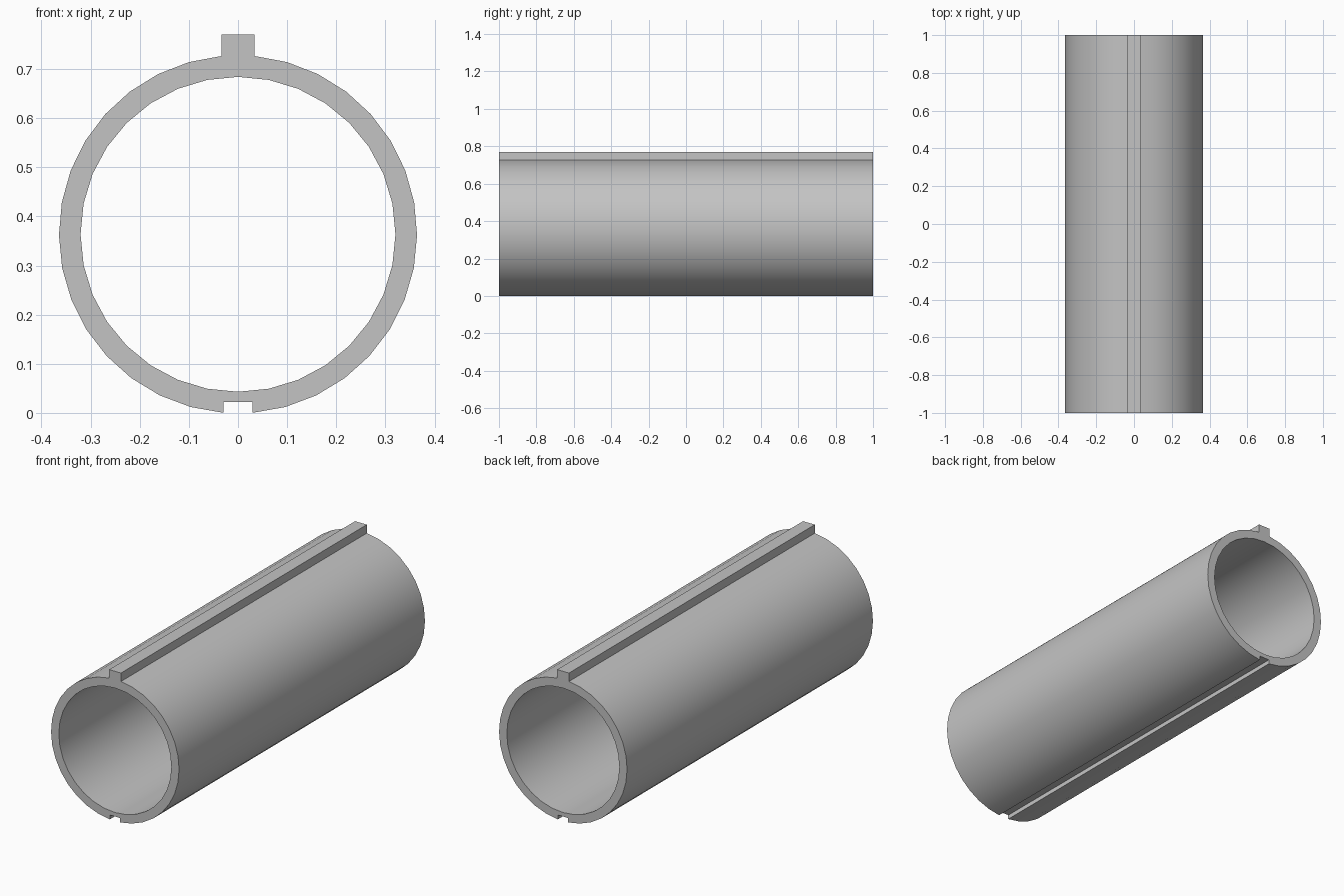
import bpy, bmesh
from math import sin, cos, pi, asin

cube = bpy.data.objects.get("Cube")
if cube:
    bpy.data.objects.remove(cube, do_unlink=True)

# Dimensions
OUTER, INNER, CENTRE = 0.3645, 0.3205, 0.3635
KEY_HALF, KEY_TOP = 0.0335, 0.77
SLOT_HALF, SLOT_TOP = 0.0295, 0.0225
LENGTH, STEPS = 2.0, 16


def arc(radius, start, end):
    """Points clockwise from the top of a circle, as (x, z)."""
    angles = [start + (end - start) * i / STEPS for i in range(STEPS + 1)]
    return [(radius * sin(a), CENTRE + radius * cos(a)) for a in angles]


# Half cross-section: key, outer wall, slot, inner wall
profile = [(0, KEY_TOP), (KEY_HALF, KEY_TOP)]
profile += arc(OUTER, asin(KEY_HALF / OUTER), pi - asin(SLOT_HALF / OUTER))
profile += [(SLOT_HALF, SLOT_TOP), (0, SLOT_TOP)]
profile += arc(INNER, pi, 0)

# Extrude along the length, then open the seam for mirroring
bm = bmesh.new()
face = bm.faces.new([bm.verts.new((x, -LENGTH / 2, z)) for x, z in profile])
ext = bmesh.ops.extrude_face_region(bm, geom=[face], use_keep_orig=True)
moved = [v for v in ext["geom"] if isinstance(v, bmesh.types.BMVert)]
bmesh.ops.translate(bm, verts=moved, vec=(0, LENGTH, 0))
seam = [f for f in bm.faces if all(abs(v.co.x) < 1e-5 for v in f.verts)]
bmesh.ops.recalc_face_normals(bm, faces=bm.faces[:])
bmesh.ops.delete(bm, geom=seam, context="FACES")
mesh = bpy.data.meshes.new("keyed_tube")
bm.to_mesh(mesh)
bm.free()

tube = bpy.data.objects.new("keyed_tube", mesh)
bpy.context.collection.objects.link(tube)
bpy.ops.object.select_all(action="DESELECT")
tube.select_set(True)
bpy.context.view_layer.objects.active = tube

# Mirror the half and smooth the curved walls
mirror = tube.modifiers.new("mirror", "MIRROR")
mirror.use_axis[0] = True
bpy.ops.object.modifier_apply(modifier=mirror.name)
bpy.ops.object.shade_smooth_by_angle(angle=pi / 6)

# Plain grey finish
grey = bpy.data.materials.new("plain_grey")
grey.use_nodes = True
colour = (0.55, 0.55, 0.55, 1)
grey.diffuse_color = colour
grey.node_tree.nodes["Principled BSDF"].inputs["Base Color"].default_value = colour
tube.data.materials.append(grey)
